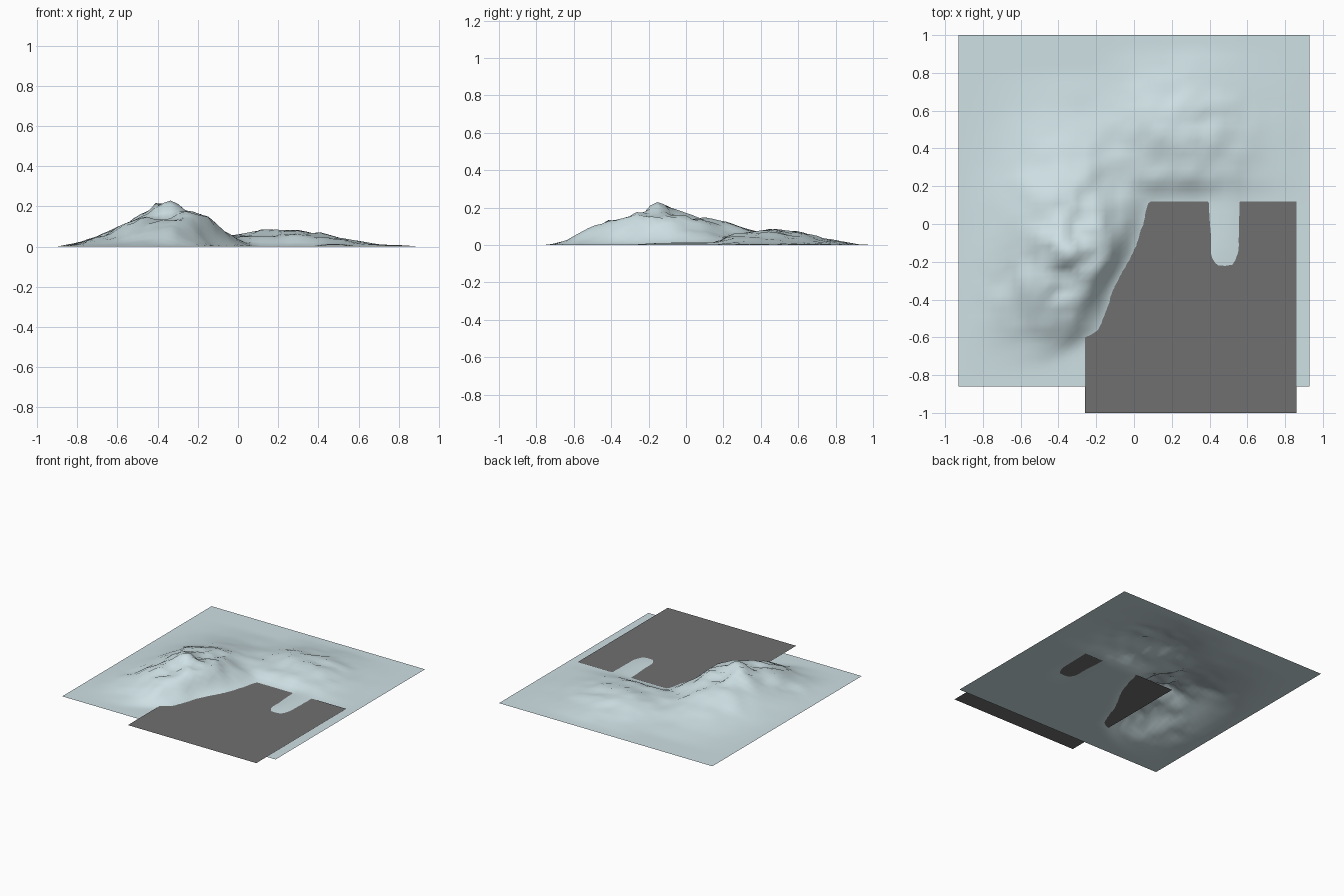
import bpy, math
from mathutils import Vector, noise

if "Cube" in bpy.data.objects:
    bpy.data.objects.remove(bpy.data.objects["Cube"])

WATER_Z = 0.006


def material(name, rgb):
    m = bpy.data.materials.new(name)
    m.diffuse_color = (*rgb, 1)
    m.use_nodes = True
    m.node_tree.nodes["Principled BSDF"].inputs["Base Color"].default_value = m.diffuse_color
    return m


def interp(points, t):
    """Piecewise-linear profile."""
    if t <= points[0][0]:
        return points[0][1]
    for (a, va), (b, vb) in zip(points, points[1:]):
        if t <= b:
            return va + (vb - va) * (t - a) / (b - a)
    return points[-1][1]


def smooth(t):
    t = min(max(t, 0), 1)
    return t * t * (3 - 2 * t)


# Height profiles of the two hills, across x and along y
MAIN_X = [(-.9, 0), (-.8, .02), (-.7, .06), (-.6, .115), (-.5, .165), (-.42, .195),
          (-.33, .21), (-.2, .18), (-.1, .11), (0, .06), (.1, .025), (.22, 0)]
MAIN_Y = [(-.76, 0), (-.68, .015), (-.6, .045), (-.5, .1), (-.4, .15), (-.3, .17),
          (-.18, .21), (-.05, .2), (.1, .17), (.2, .14), (.3, .10), (.45, .06),
          (.6, .025), (.8, 0)]
SIDE_X = [(-.2, 0), (-.1, .03), (0, .06), (.1, .08), (.2, .09), (.3, .095), (.4, .075),
          (.5, .05), (.6, .028), (.7, .014), (.9, 0)]
SIDE_Y = [(.02, 0), (.15, .03), (.25, .06), (.35, .075), (.5, .095), (.6, .08),
          (.7, .05), (.8, .025), (.92, .003), (1, 0)]
# Shoreline: x as a function of y
SHORE = [(-.8, -.6), (-.7, -.36), (-.61, -.25), (-.57, -.18), (-.4, -.13), (-.23, -.04),
         (-.15, .01), (0, .08), (.12, .11)]


def height(x, y):
    main = interp(MAIN_X, x) * interp(MAIN_Y, y) / .21
    side = interp(SIDE_X, x) * interp(SIDE_Y, y) / .095
    h = math.hypot(main, side)
    # rugged crests, calmer north-west flank
    rough = 1 - .7 * smooth((y - x - .35) / .3) * smooth((-.1 - x) / .2)
    n = noise.fractal(Vector((x * 6.5, y * 6.5, 3.7)), 0.8, 2.1, 3)
    h *= .93 + .30 * rough * max(-1, min(1, n))
    h += .03 * math.exp(-((x + .35) ** 2 + (y + .18) ** 2) / .003)
    # drop to the sea bed beyond the shoreline
    wobble = .02 * noise.noise(Vector((x * 9, y * 9, 1)))
    d = max(interp(SHORE, y) - x + wobble, (y - .12) * 1.3)
    h *= smooth((d + .02) / .18)
    # low spit in the water
    h += .012 * math.exp(-((x - .48 + wobble * .5) / .085) ** 4 - ((y - .02) / .265) ** 4)
    return max(h, 0)


# Terrain
bpy.ops.mesh.primitive_grid_add(x_subdivisions=50, y_subdivisions=50, size=1.86,
                                location=(0, .07, 0))
terrain = bpy.context.object
terrain.name = "terrain"
bpy.ops.object.transform_apply(location=True, rotation=False, scale=False)
for v in terrain.data.vertices:
    v.co.z = height(v.co.x, v.co.y)
bpy.ops.object.shade_smooth()
terrain.data.materials.append(material("pale_ice", (.62, .75, .78)))

# Water sheet
bpy.ops.mesh.primitive_plane_add(size=1.12, location=(.30, -.44, WATER_Z))
water = bpy.context.object
water.name = "water"
water.data.materials.append(material("dark_grey", (.16, .16, .16)))
